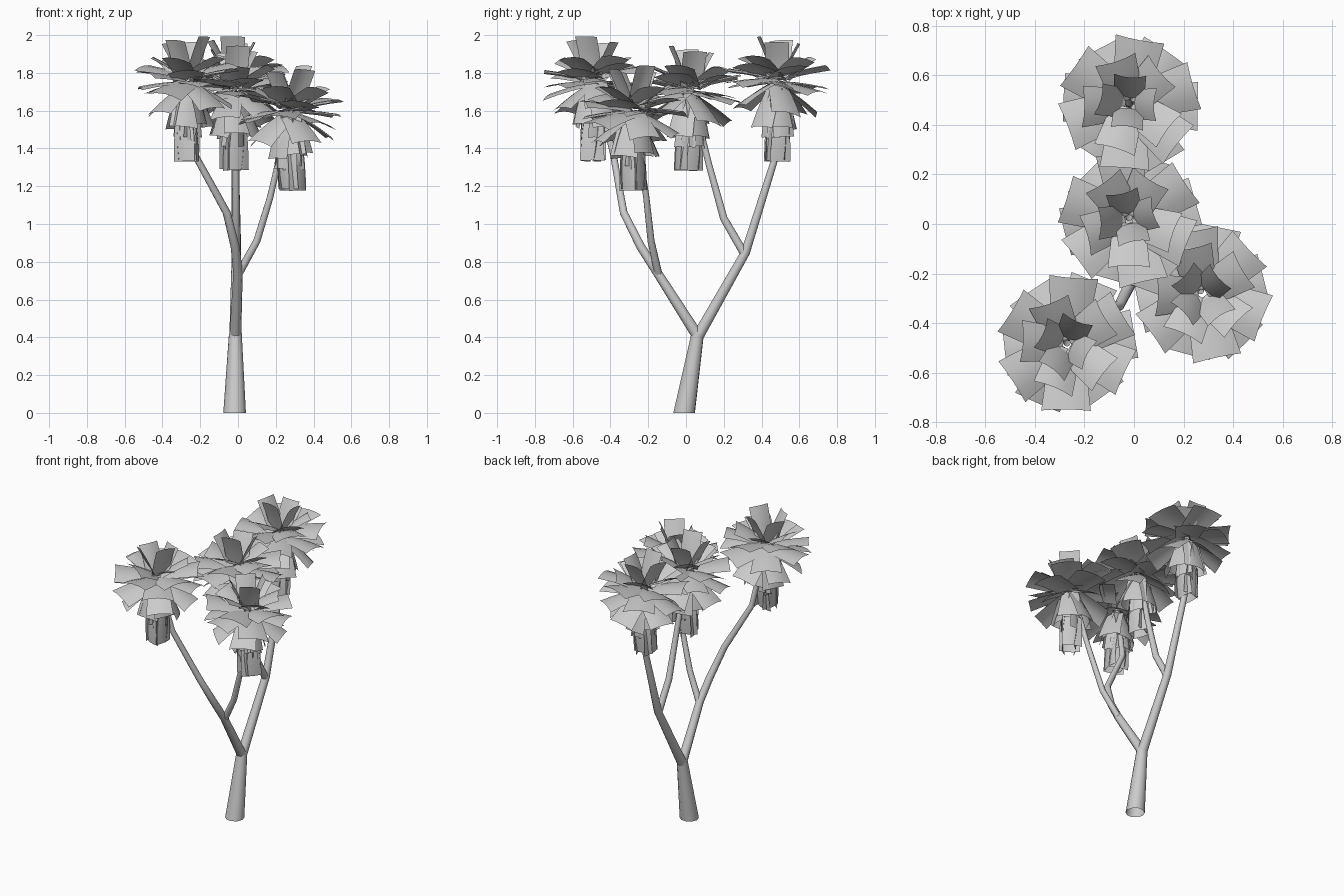
import bpy, bmesh, math, random
from mathutils import Matrix, Vector

if "Cube" in bpy.data.objects:
    bpy.data.objects.remove(bpy.data.objects["Cube"])

random.seed(7)


def limb(name, pts):
    """Tapered round tube through (x, y, z, radius) points."""
    cu = bpy.data.curves.new(name, 'CURVE')
    cu.dimensions = '3D'
    cu.bevel_depth = 1.0
    cu.bevel_resolution = 3
    sp = cu.splines.new('POLY')
    sp.points.add(len(pts) - 1)
    for p, (x, y, z, r) in zip(sp.points, pts):
        p.co = (x, y, z, 1)
        p.radius = r
    ob = bpy.data.objects.new(name, cu)
    bpy.context.collection.objects.link(ob)
    bpy.ops.object.select_all(action='DESELECT')
    ob.select_set(True)
    bpy.context.view_layer.objects.active = ob
    bpy.ops.object.convert(target='MESH')
    bpy.ops.object.shade_smooth_by_angle(angle=math.radians(40))
    return bpy.context.view_layer.objects.active


def add_leaf(bm, az, z, r0, elev, length, w0, w1, roll):
    """Broad blade, slightly cupped across and drooping along its length."""
    rot = Matrix.Rotation(az, 4, 'Z')
    tilt = Matrix.Rotation(-elev, 4, 'Y') @ Matrix.Rotation(roll, 4, 'X')
    rows = []
    for i in range(4):
        t = i / 3
        w = w0 + (w1 - w0) * t
        row = []
        for s in (-1, -0.5, 0, 0.5, 1):
            p = Vector((length * t, s * w / 2, -0.02 * t * t - 0.09 * w * s * s))
            row.append(bm.verts.new(rot @ (tilt @ p + Vector((r0, 0, z)))))
        rows.append(row)
    for a, b in zip(rows, rows[1:]):
        for j in range(4):
            bm.faces.new((a[j], b[j], b[j + 1], a[j + 1])).smooth = True


# leaf whorls: count, base height, base radius, elevation, length, widths
WHORLS = [
    (4, 0.46, 0.015, 70, 0.225, 0.12, 0.13),
    (5, 0.47, 0.015, 34, 0.20, 0.13, 0.17),
    (6, 0.46, 0.020, 14, 0.245, 0.14, 0.20),
    (6, 0.44, 0.020, -4, 0.25, 0.14, 0.20),
    (5, 0.42, 0.025, -28, 0.24, 0.12, 0.17),
    (6, 0.41, 0.035, -62, 0.22, 0.11, 0.15),
    (5, 0.33, 0.035, -80, 0.20, 0.09, 0.12),
    (4, 0.22, 0.045, -86, 0.21, 0.12, 0.13),
]
crown = bpy.data.meshes.new("leaf_crown")
bm = bmesh.new()
for k, (n, z, r0, el, ln, w0, w1) in enumerate(WHORLS):
    for i in range(n):
        az = 2 * math.pi * i / n + k * 0.7 + random.uniform(-0.12, 0.12)
        add_leaf(bm, az, z + random.uniform(-0.015, 0.015), r0,
                 math.radians(el + random.uniform(-6, 6)),
                 ln * random.uniform(0.93, 1.03), w0, w1,
                 random.uniform(-0.25, 0.25))
bm.to_mesh(crown)
bm.free()

# crowns at the four branch tips
for name, loc, turn in [("back", (-0.02, 0.485, 1.32), 0.0),
                        ("middle", (-0.02, 0.02, 1.27), 0.3),
                        ("right", (0.275, -0.28, 1.165), 2.4),
                        ("left", (-0.27, -0.485, 1.32), 1.2)]:
    ob = bpy.data.objects.new("leaf_crown_" + name, crown)
    ob.location = loc
    ob.rotation_euler.z = turn
    bpy.context.collection.objects.link(ob)

# trunk with a level foot, then the forking branches
trunk = limb("trunk", [(-0.018, -0.01, 0, 0.06), (-0.014, 0.062, 0.42, 0.034)])
for v in trunk.data.vertices:
    if v.co.z < 0.1:
        v.co.z = 0
limb("branch_back", [(-0.014, 0.06, 0.40, 0.032), (-0.008, 0.315, 0.85, 0.025),
                     (-0.015, 0.475, 1.36, 0.019), (-0.02, 0.49, 1.76, 0.015)])
limb("branch_middle", [(-0.008, 0.31, 0.84, 0.023), (-0.01, 0.2, 1.03, 0.021),
                       (-0.012, 0.12, 1.32, 0.018), (-0.02, 0.025, 1.71, 0.014)])
limb("branch_left", [(-0.014, 0.06, 0.41, 0.031), (0.0, -0.15, 0.74, 0.025),
                     (-0.015, -0.24, 0.88, 0.024), (-0.06, -0.33, 1.06, 0.021),
                     (-0.23, -0.385, 1.37, 0.018), (-0.27, -0.48, 1.75, 0.014)])
limb("branch_right", [(0.0, -0.145, 0.73, 0.021), (0.1, -0.185, 0.91, 0.019),
                      (0.17, -0.21, 1.14, 0.017), (0.2, -0.23, 1.27, 0.016),
                      (0.27, -0.27, 1.6, 0.013)])
